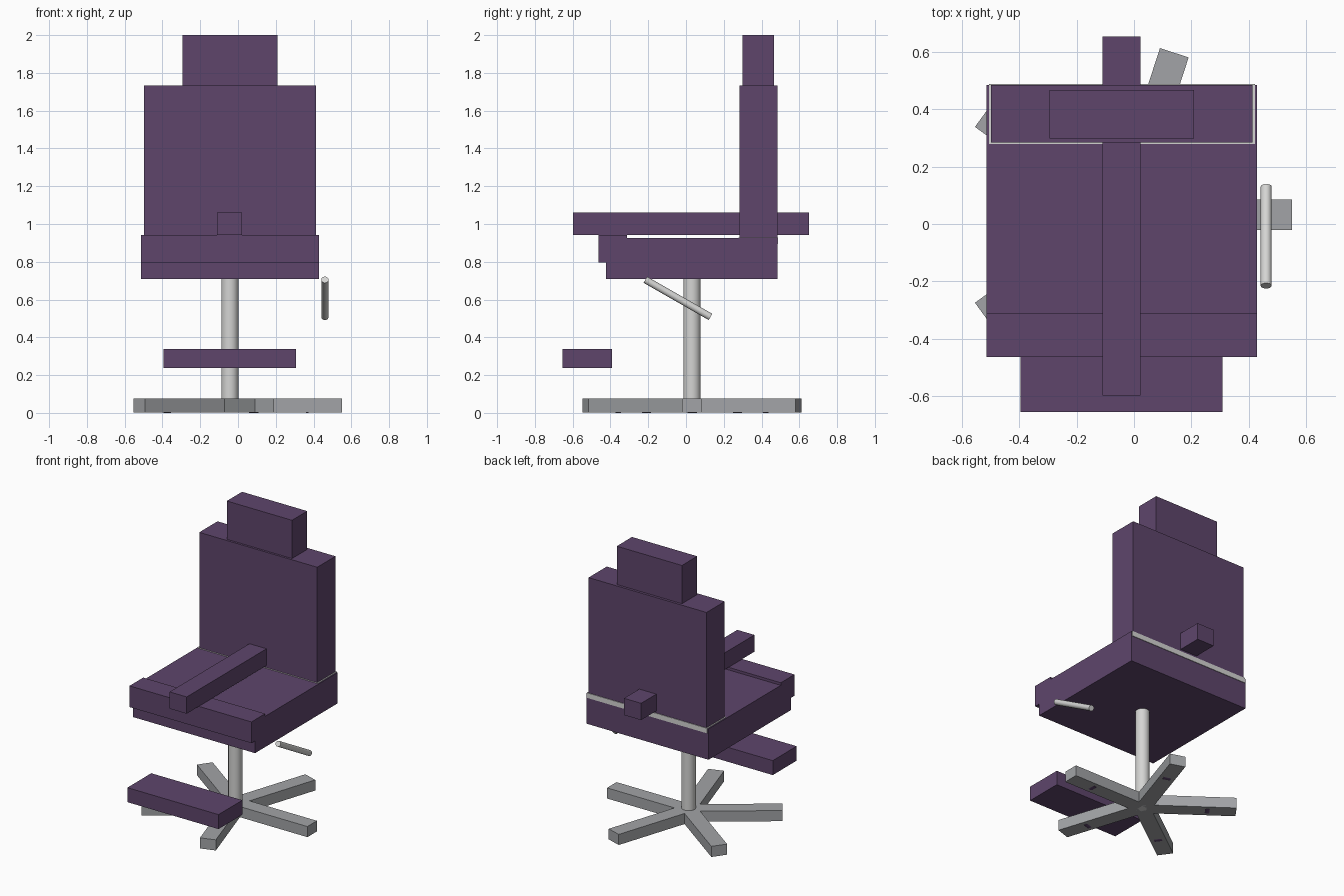
import bpy, math
from mathutils import Vector, Matrix

if "Cube" in bpy.data.objects:
    bpy.data.objects.remove(bpy.data.objects["Cube"])


def material(name, rgb):
    m = bpy.data.materials.new(name)
    m.diffuse_color = (*rgb, 1)
    m.use_nodes = True
    m.node_tree.nodes["Principled BSDF"].inputs["Base Color"].default_value = m.diffuse_color
    return m


purple = material("purple upholstery", (0.112, 0.060, 0.148))
grey = material("grey metal", (0.36, 0.37, 0.385))
silver = material("light silver", (0.66, 0.66, 0.65))


def box(name, lo, hi, mat):
    lo, hi = Vector(lo), Vector(hi)
    bpy.ops.mesh.primitive_cube_add(size=1)
    ob = bpy.context.object
    ob.name = name
    ob.data.transform(Matrix.Translation((lo + hi) / 2) @ Matrix.Diagonal((*(hi - lo), 1)))
    ob.data.materials.append(mat)
    return ob


def rod(name, a, b, r, mat):
    a, b = Vector(a), Vector(b)
    bpy.ops.mesh.primitive_cylinder_add(vertices=32, radius=r, depth=(b - a).length)
    ob = bpy.context.object
    ob.name = name
    ob.location = (a + b) / 2
    ob.rotation_euler = (b - a).to_track_quat('Z', 'Y').to_euler()
    ob.data.materials.append(mat)
    bpy.ops.object.shade_smooth_by_angle()
    return ob


# Five-legged base with small casters showing underneath
CX, CY = -0.043, 0.032
for i in range(5):
    ang = i * math.tau / 5
    leg = box(f"base_leg_{i + 1}", (0.025, -0.0525, 0.003), (0.593, 0.0525, 0.077), grey)
    leg.location = (CX, CY, 0)
    leg.rotation_euler.z = ang
    d = Vector((math.cos(ang), math.sin(ang), 0))
    side = Vector((-d.y, d.x, 0)) * 0.025
    c = Vector((CX, CY, 0.036)) + d * 0.41
    rod(f"caster_{i + 1}", c - side, c + side, 0.036, purple)

# Column and height lever
rod("column", (CX, CY, 0.003), (CX, CY, 0.72), 0.045, silver)
rod("height_lever", (0.46, -0.215, 0.705), (0.46, 0.13, 0.508), 0.019, silver)

# Seat, front lip and backrest mounting plate
box("seat", (-0.513, -0.423, 0.71), (0.428, 0.484, 0.925), purple)
box("seat_front_lip", (-0.513, -0.463, 0.795), (0.428, -0.312, 0.943), purple)
box("backrest_plate", (-0.505, 0.279, 0.893), (0.421, 0.488, 0.928), silver)

# Backrest, headrest, centre arm and footrest
box("backrest", (-0.497, 0.283, 0.925), (0.413, 0.484, 1.733), purple)
box("headrest", (-0.295, 0.298, 1.73), (0.208, 0.466, 2.0), purple)
box("centre_arm", (-0.11, -0.597, 0.943), (0.022, 0.652, 1.06), purple)
box("footrest", (-0.395, -0.655, 0.237), (0.308, -0.392, 0.338), purple)
